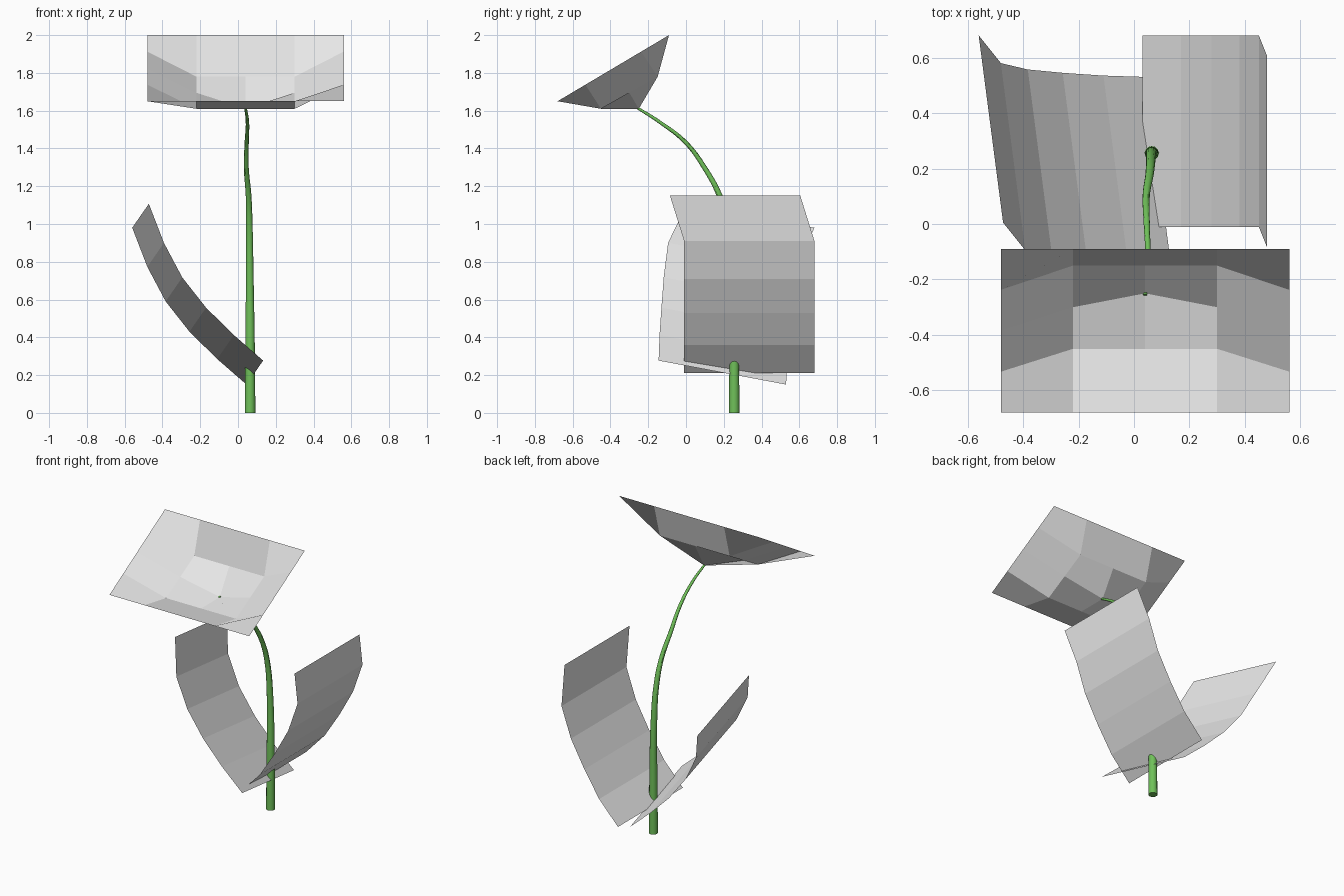
import bpy
from mathutils import Vector

cube = bpy.data.objects.get("Cube")
if cube:
    bpy.data.objects.remove(cube, do_unlink=True)


def material(name, rgb):
    mat = bpy.data.materials.new(name)
    mat.use_nodes = True
    mat.diffuse_color = (*rgb, 1)
    mat.node_tree.nodes["Principled BSDF"].inputs["Base Color"].default_value = (*rgb, 1)
    return mat


white = material("white", (0.8, 0.8, 0.8))
green = material("stem_green", (0.16, 0.53, 0.1))


def sheet(name, rows, mat):
    """Flat-shaded sheet through a grid of points given row by row."""
    width = len(rows[0])
    verts = [p for row in rows for p in row]
    faces = []
    for r in range(len(rows) - 1):
        for c in range(width - 1):
            a = r * width + c
            faces.append((a, a + 1, a + width + 1, a + width))
    mesh = bpy.data.meshes.new(name)
    mesh.from_pydata(verts, [], faces)
    mesh.materials.append(mat)
    obj = bpy.data.objects.new(name, mesh)
    bpy.context.collection.objects.link(obj)
    return obj


def leaf(name, back_edge, across):
    """Curled strip: a back edge swept along a straight vector."""
    back = [Vector(p) for p in back_edge]
    sheet(name, [[p + Vector(across) for p in back], back], white)


# Leaves
leaf("right_leaf",
     [(-0.56, 0.68, 0.98), (-0.48, 0.58, 0.773), (-0.383, 0.557, 0.59),
      (-0.257, 0.545, 0.43), (-0.11, 0.535, 0.285), (0.045, 0.53, 0.15)],
     (0.088, -0.675, 0.127))
leaf("left_leaf",
     [(0.03, 0.68, 0.21), (0.17, 0.68, 0.36), (0.28, 0.68, 0.53),
      (0.38, 0.68, 0.71), (0.45, 0.68, 0.91), (0.48, 0.605, 1.15)],
     (0, -0.69, 0))

# Flower: tilted rectangular rim around a sunken flat middle with a pushed-in centre
columns = [0.04 + 0.26 * i for i in range(-2, 3)]
front, back = Vector((0, -0.68, 1.65)), Vector((0, -0.09, 2.0))
sunk_front, sunk_back = Vector((0, -0.45, 1.61)), Vector((0, -0.15, 1.78))
rows = []
for r in range(5):
    row = []
    for c, x in enumerate(columns):
        if r in (0, 4) or c in (0, 4):
            p = front.lerp(back, r / 4)
        else:
            p = sunk_front.lerp(sunk_back, (r - 1) / 2)
        if r == 2 and c == 2:
            p = Vector((0, -0.25, 1.61))
        row.append(p + Vector((x, 0, 0)))
    rows.append(row)
sheet("flower", rows, white)

# Stem: tapering tube along a smooth path (x, y, z, radius)
path = [(0.064, 0.255, 0, 0.028), (0.064, 0.255, 0.35, 0.025),
        (0.062, 0.252, 0.75, 0.02), (0.06, 0.225, 1.0, 0.017),
        (0.056, 0.178, 1.15, 0.015), (0.044, 0.1, 1.295, 0.013),
        (0.046, 0.0, 1.43, 0.011), (0.05, -0.14, 1.54, 0.009),
        (0.04, -0.256, 1.614, 0.007)]
curve = bpy.data.curves.new("stem", "CURVE")
curve.dimensions = "3D"
curve.bevel_depth = 1
curve.bevel_resolution = 4
curve.resolution_u = 6
curve.use_fill_caps = True
spline = curve.splines.new("BEZIER")
spline.bezier_points.add(len(path) - 1)
for point, (x, y, z, radius) in zip(spline.bezier_points, path):
    point.co = (x, y, z)
    point.radius = radius
    point.handle_left_type = point.handle_right_type = "AUTO"
curve.materials.append(green)
stem = bpy.data.objects.new("stem", curve)
bpy.context.collection.objects.link(stem)
bpy.ops.object.select_all(action="DESELECT")
stem.select_set(True)
bpy.context.view_layer.objects.active = stem
bpy.ops.object.convert(target="MESH")
bpy.ops.object.shade_smooth_by_angle()
